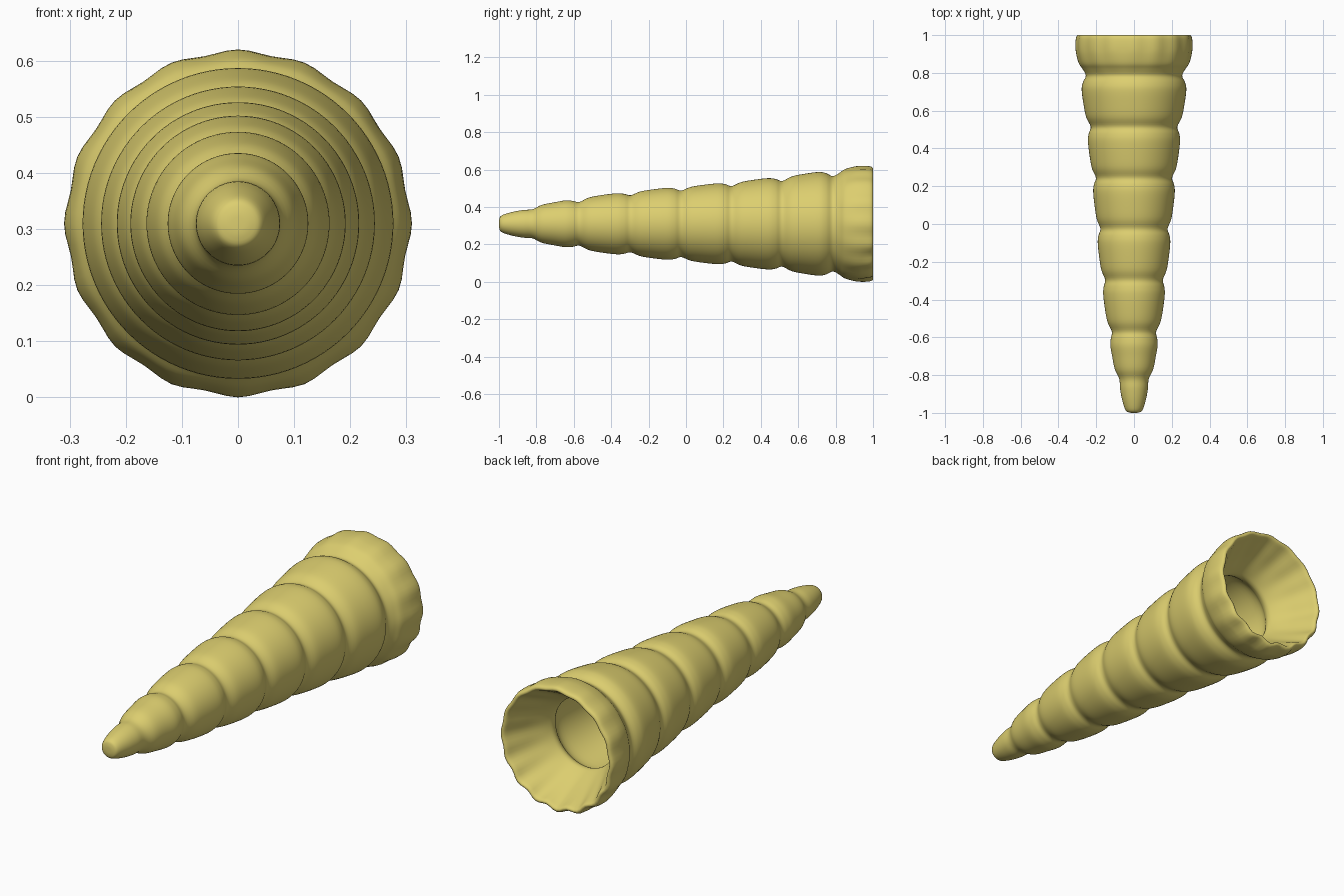
import bpy, bmesh
from math import sin, cos, pi, atan2, hypot
from mathutils import Vector

cube = bpy.data.objects.get("Cube")
if cube:
    bpy.data.objects.remove(cube, do_unlink=True)

SIDES = 96
AXIS_Z = 0.31

# Horn colour
mat = bpy.data.materials.new("pale_horn_yellow")
mat.use_nodes = True
COLOUR = (0.72, 0.62, 0.16, 1)
mat.diffuse_color = COLOUR
mat.node_tree.nodes["Principled BSDF"].inputs["Base Color"].default_value = COLOUR

# Each ring segment: groove position, groove radius, widest radius just in front
RINGS = [(-0.82, 0.078, 0.076), (-0.57, 0.117, 0.125), (-0.295, 0.153, 0.163),
         (-0.025, 0.178, 0.192), (0.245, 0.202, 0.216), (0.515, 0.229, 0.244),
         (0.785, 0.255, 0.277)]


def outer_profile():
    """Rounded tip, bulging rings, then the flared mouth (y, radius)."""
    pts = [(-1, 0), (-0.998, 0.025), (-0.985, 0.045), (-0.93, 0.063), (-0.87, 0.074)]
    last_y, last_r = None, None
    for y, groove, bulge in RINGS:
        if last_y is not None:
            pts.append((last_y + 0.05, last_r + 0.5 * (bulge - last_r)))
            pts.append((last_y + 0.12, last_r + 0.8 * (bulge - last_r)))
            pts.append((y - 0.075, bulge))
            pts.append((y - 0.035, bulge - 0.3 * (bulge - groove)))
        pts.append((y, groove))
        last_y, last_r = y, groove
    return pts + [(0.82, 0.272), (0.85, 0.292), (0.9, 0.306), (0.94, 0.31), (0.98, 0.308)]


# Rolled lip, funnel, narrow throat and the hollow behind it
INNER = [(0.998, 0.3), (0.997, 0.285), (0.96, 0.265), (0.88, 0.223), (0.81, 0.182),
         (0.78, 0.17), (0.755, 0.176), (0.71, 0.2), (0.6, 0.195), (0.3, 0.165),
         (0, 0.135), (-0.4, 0.09), (-0.8, 0.03), (-0.85, 0)]


def smooth_path(pts, steps=4):
    """Catmull-Rom curve through the profile points."""
    p = [Vector(q) for q in [pts[0]] + pts + [pts[-1]]]
    out = []
    for a, b, c, d in zip(p, p[1:], p[2:], p[3:]):
        for i in range(steps):
            t = i / steps
            out.append(0.5 * (2 * b + (c - a) * t + (2 * a - 5 * b + 4 * c - d) * t * t
                              + (3 * b - a - 3 * c + d) * t ** 3))
    return out + [p[-1]]


# Revolve the profile around the long axis
bm = bmesh.new()
path = [bm.verts.new((max(r, 0), y, 0)) for y, r in smooth_path(outer_profile() + INNER)]
edges = [bm.edges.new(pair) for pair in zip(path, path[1:])]
bmesh.ops.spin(bm, geom=path + edges, cent=(0, 0, 0), axis=(0, 1, 0),
               angle=2 * pi, steps=SIDES, use_duplicate=False)
bmesh.ops.remove_doubles(bm, verts=bm.verts, dist=0.0003)

# Sixteen soft corners round the mouth, more ruffled on the lower lip
for v in bm.verts:
    flare = min(1, max(0, (v.co.y - 0.8) / 0.12))
    lip = min(1, max(0, (v.co.y - 0.93) / 0.06))
    if flare > 0 and hypot(v.co.x, v.co.z) > 0.01:
        ang = atan2(v.co.z, v.co.x)
        dip = 0.5 - 0.5 * cos(16 * ang)
        scale = 1 - dip * (0.02 * flare + 0.035 * lip * max(0, -sin(ang)))
        v.co.x *= scale
        v.co.z *= scale
for v in bm.verts:
    v.co.z += AXIS_Z
bmesh.ops.recalc_face_normals(bm, faces=bm.faces)
for f in bm.faces:
    f.smooth = True

mesh = bpy.data.meshes.new("ringed_horn")
bm.to_mesh(mesh)
bm.free()
mesh.materials.append(mat)
horn = bpy.data.objects.new("ringed_horn", mesh)
bpy.context.collection.objects.link(horn)
